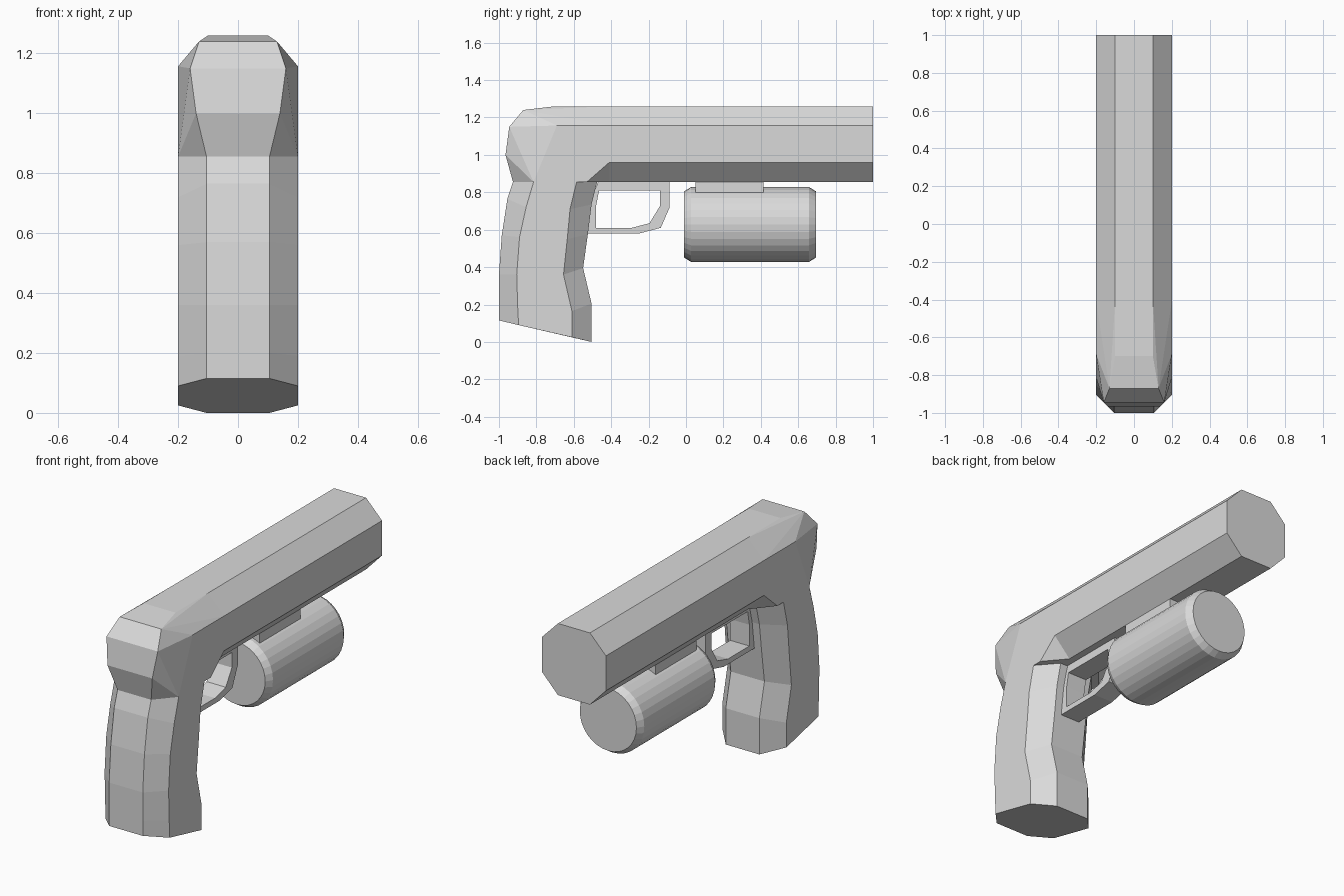
import bpy
import bmesh
import math

cube = bpy.data.objects.get("Cube")
if cube:
    bpy.data.objects.remove(cube, do_unlink=True)

GREY = (0.7, 0.7, 0.7, 1.0)
grey = bpy.data.materials.new("plain grey")
grey.use_nodes = True
grey.diffuse_color = GREY
grey.node_tree.nodes["Principled BSDF"].inputs["Base Color"].default_value = GREY


def finish(bm, name):
    """Turn a bmesh into a flat-shaded grey object."""
    bmesh.ops.recalc_face_normals(bm, faces=bm.faces)
    mesh = bpy.data.meshes.new(name)
    bm.to_mesh(mesh)
    bm.free()
    mesh.materials.append(grey)
    obj = bpy.data.objects.new(name, mesh)
    bpy.context.collection.objects.link(obj)
    return obj


def loft(name, rings, closed=False):
    """Bridge equal rings of points; cap the ends unless the loft is a loop."""
    bm = bmesh.new()
    loops = [[bm.verts.new(p) for p in ring] for ring in rings]
    pairs = list(zip(loops, loops[1:]))
    if closed:
        pairs.append((loops[-1], loops[0]))
    else:
        bm.faces.new(loops[0])
        bm.faces.new(loops[-1])
    n = len(loops[0])
    for a, b in pairs:
        for i in range(n):
            j = (i + 1) % n
            bm.faces.new((a[i], a[j], b[j], b[i]))
    return finish(bm, name)


def mirrored(points):
    return [(s * x, y, z) for x, y, z in points for s in (1, -1)]


# Barrel and rounded rear housing: two convex halves welded at the joint
SIDE, FLAT, JOINT = 0.2, 0.1, -0.41
TOP, SHOULDER, CHAMFER, UNDER = 1.26, 1.157, 0.96, 0.855


def octagon(y):
    return mirrored([(FLAT, y, TOP), (SIDE, y, SHOULDER),
                     (SIDE, y, CHAMFER), (FLAT, y, UNDER)])


rear = mirrored([
    (FLAT, -0.70, TOP), (0.13, -0.87, 1.24), (0.16, -0.945, 1.15),
    (0.14, -0.965, 1.0), (0.105, -0.925, UNDER),
    (SIDE, -0.69, SHOULDER), (SIDE, -0.815, UNDER), (SIDE, -0.53, UNDER)])

bm = bmesh.new()
for points in (octagon(1.0) + octagon(JOINT), octagon(JOINT) + rear):
    verts = [bm.verts.new(p) for p in points]
    bmesh.ops.convex_hull(bm, input=verts)
inner = [f for f in bm.faces if all(abs(v.co.y - JOINT) < 1e-4 for v in f.verts)]
bmesh.ops.delete(bm, geom=inner, context="FACES")
bmesh.ops.remove_doubles(bm, verts=bm.verts, dist=1e-4)
bmesh.ops.dissolve_limit(bm, angle_limit=0.01, verts=bm.verts, edges=bm.edges)
finish(bm, "barrel_housing")

# Grip: (y, z) of rear strip, rear side edge, front side edge, front strip
grip_levels = [
    ((-0.925, 0.855), (-0.815, 0.855), (-0.585, 0.855), (-0.475, 0.855)),
    ((-0.955, 0.765), (-0.855, 0.72), (-0.62, 0.71), (-0.505, 0.735)),
    ((-0.985, 0.57), (-0.89, 0.56), (-0.635, 0.55), (-0.525, 0.575)),
    ((-1.0, 0.36), (-0.905, 0.36), (-0.655, 0.36), (-0.55, 0.395)),
    ((-1.0, 0.2), (-0.9, 0.19), (-0.61, 0.165), (-0.505, 0.205)),
    ((-1.0, 0.115), (-0.895, 0.09), (-0.61, 0.025), (-0.505, 0.0)),
]
grip_widths = (0.105, SIDE, SIDE, 0.105)
grip_rings = []
for level in grip_levels:
    half = [(w, y, z) for w, (y, z) in zip(grip_widths, level)]
    grip_rings.append(half + [(-x, y, z) for x, y, z in reversed(half)])
loft("grip", grip_rings)

# Trigger guard: outer and inner outline points in pairs
guard = [
    ((-0.53, 0.58), (-0.48, 0.61)),
    ((-0.25, 0.58), (-0.29, 0.61)),
    ((-0.135, 0.61), (-0.195, 0.635)),
    ((-0.087, 0.72), (-0.14, 0.725)),
    ((-0.087, 0.857), (-0.14, 0.81)),
    ((-0.47, 0.857), (-0.465, 0.81)),
    ((-0.52, 0.72), (-0.48, 0.73)),
]
W = 0.06
loft("trigger_guard",
     [[(W, *out), (-W, *out), (-W, *inn), (W, *inn)] for out, inn in guard],
     closed=True)

# Mounting block under the barrel
loft("mounting_block",
     [[(-0.1, y, 0.8), (0.1, y, 0.8), (0.1, y, 0.857), (-0.1, y, 0.857)]
      for y in (0.05, 0.415)])

# Underslung cylinder with chamfered ends
SIDES = 32
cylinder_rings = []
for y, r in ((-0.01, 0.177), (0.027, 0.2), (0.658, 0.2), (0.695, 0.177)):
    angles = [math.tau * i / SIDES for i in range(SIDES)]
    cylinder_rings.append([(r * math.cos(a), y, 0.628 + r * math.sin(a)) for a in angles])
loft("underbarrel_cylinder", cylinder_rings)
